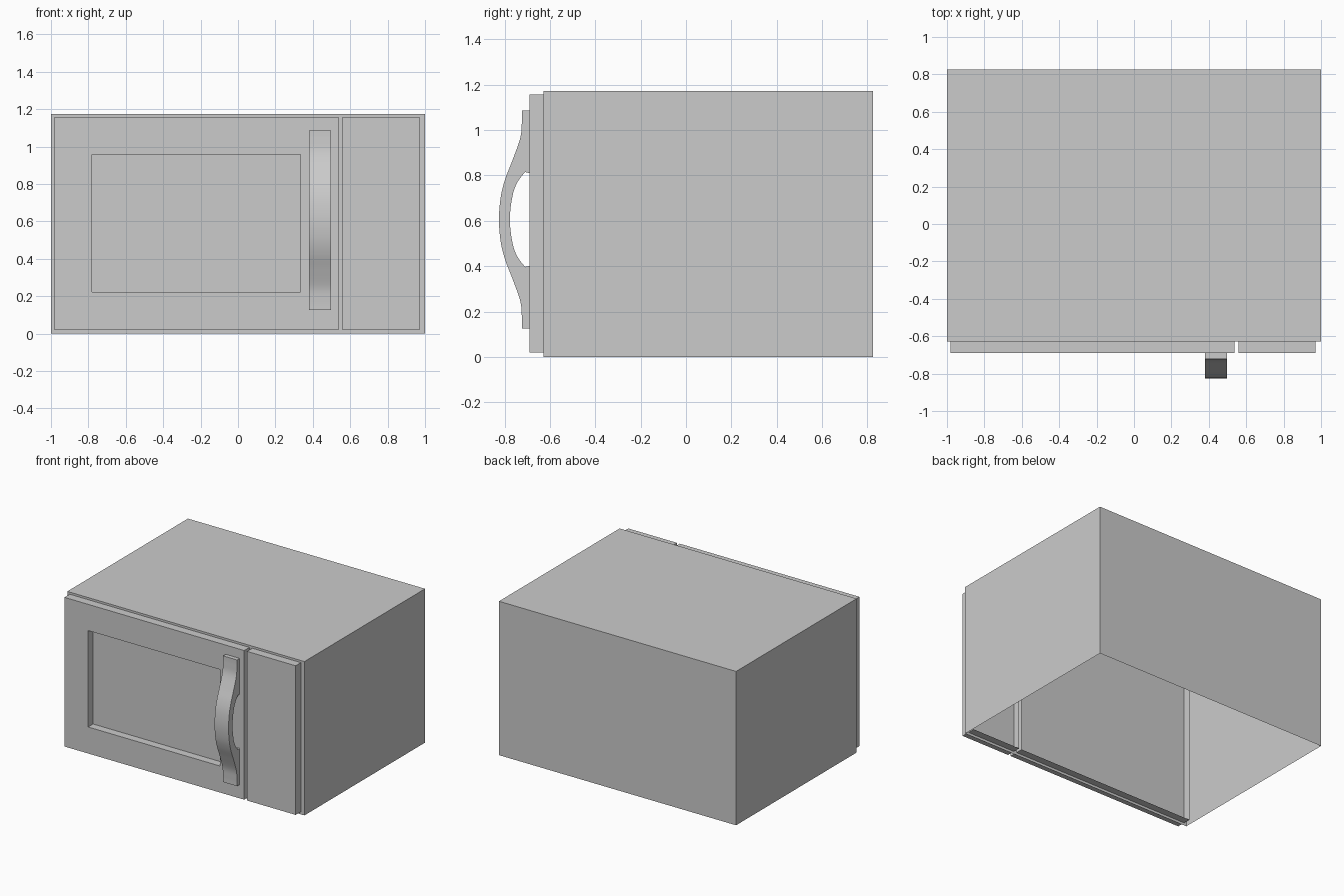
import bpy, bmesh
from mathutils import Vector

if "Cube" in bpy.data.objects:
    bpy.data.objects.remove(bpy.data.objects["Cube"])

BODY_FRONT, DOOR_FRONT, DOOR_REAR = -0.628, -0.691, -0.572


def finish(name, bm):
    mesh = bpy.data.meshes.new(name)
    bm.to_mesh(mesh)
    bm.free()
    obj = bpy.data.objects.new(name, mesh)
    bpy.context.collection.objects.link(obj)
    return obj


def shell(name, x, y, z, open_dir, window=None):
    """Thin box with the side facing open_dir removed and an optional window recess."""
    bm = bmesh.new()
    bmesh.ops.create_cube(bm, size=1)
    for v in bm.verts:
        v.co = [lim[0] if c < 0 else lim[1] for c, lim in zip(v.co, (x, y, z))]
    bm.normal_update()
    gone = [f for f in bm.faces if f.normal.dot(Vector(open_dir)) > 0.9]
    bmesh.ops.delete(bm, geom=gone, context='FACES')
    if window:
        wx, wz, depth = window
        front = next(f for f in bm.faces if f.normal.y < -0.9)
        mid = front.calc_center_median()
        # opening cut into the front, then pushed back
        bmesh.ops.inset_region(bm, faces=[front], thickness=0.1)
        for v in front.verts:
            v.co.x = wx[0] if v.co.x < mid.x else wx[1]
            v.co.z = wz[0] if v.co.z < mid.z else wz[1]
        bmesh.ops.inset_region(bm, faces=[front], thickness=0.0, depth=0.0)
        for v in front.verts:
            v.co.x = wx[0] if v.co.x < mid.x else wx[1]
            v.co.z = wz[0] if v.co.z < mid.z else wz[1]
            v.co.y += depth
    return finish(name, bm)


def smooth_path(pts, steps=6):
    """Catmull-Rom curve through the points."""
    p = [Vector(q) for q in pts]
    p = [p[0]] + p + [p[-1]]
    out = []
    for a, b, c, d in zip(p, p[1:], p[2:], p[3:]):
        for i in range(steps):
            t = i / steps
            out.append(0.5 * (2 * b + (c - a) * t + (2 * a - 5 * b + 4 * c - d) * t ** 2
                              + (3 * b - a - 3 * c + d) * t ** 3))
    return out + [p[-1]]


# Cabinet, open underneath
shell("cabinet", (-1, 1), (BODY_FRONT, 0.825), (0, 1.173), (0, 0, -1))

# Door with recessed window and control panel, both open at the rear
shell("door", (-0.98, 0.536), (DOOR_FRONT, DOOR_REAR), (0.02, 1.157), (0, 1, 0),
      window=((-0.78, 0.333), (0.222, 0.957), 0.06))
shell("control_panel", (0.56, 0.97), (DOOR_FRONT, DOOR_REAR), (0.02, 1.157), (0, 1, 0))

# Handle: side profile as (y, height from the middle), mirrored top to bottom
MID = 0.606
outer = [(-0.723, 0.481), (-0.724, 0.43), (-0.731, 0.36), (-0.764, 0.265),
         (-0.797, 0.18), (-0.817, 0.1), (-0.825, 0)]
inner = [(-0.71, 0.209), (-0.743, 0.165), (-0.765, 0.105), (-0.777, 0)]


def mirrored(pts):
    return smooth_path(pts + [(y, -h) for y, h in pts[-2::-1]])


profile = [(DOOR_FRONT, 0.481), *mirrored(outer), (DOOR_FRONT, -0.481),
           (DOOR_FRONT, -0.205), *reversed(mirrored(inner)), (DOOR_FRONT, 0.205)]
bm = bmesh.new()
side = bm.faces.new([bm.verts.new((0.38, y, MID + h)) for y, h in profile])
ext = bmesh.ops.extrude_face_region(bm, geom=[side], use_keep_orig=True)
bmesh.ops.translate(bm, vec=(0.118, 0, 0),
                    verts=[g for g in ext["geom"] if isinstance(g, bmesh.types.BMVert)])
bmesh.ops.recalc_face_normals(bm, faces=bm.faces)
handle = finish("door_handle", bm)
bpy.context.view_layer.objects.active = handle
handle.select_set(True)
bpy.ops.object.shade_smooth_by_angle(angle=0.52)
